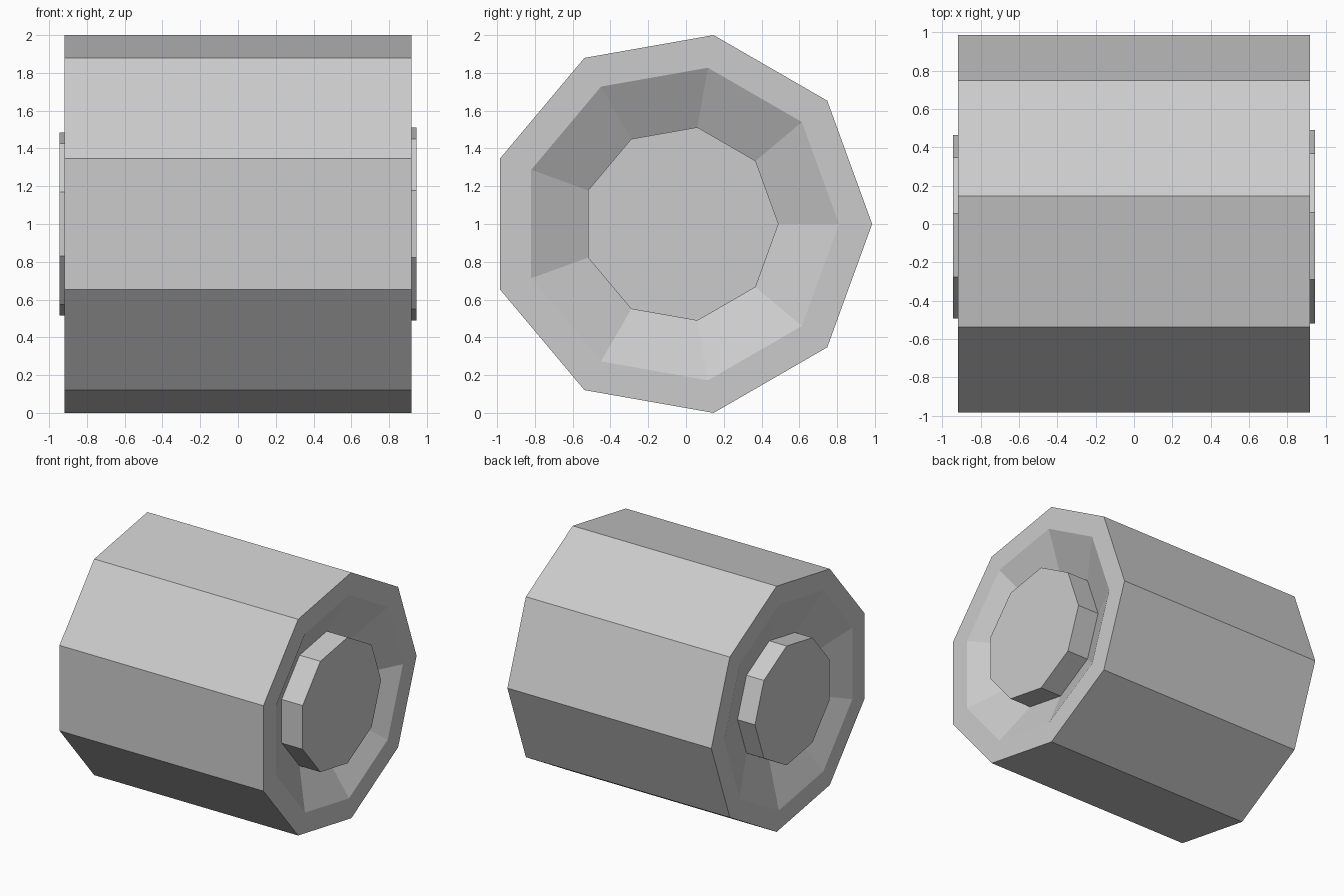
import bpy
import bmesh
from math import sin, cos, tau

if "Cube" in bpy.data.objects:
    bpy.data.objects.remove(bpy.data.objects["Cube"], do_unlink=True)

SIDES = 9
AXIS_Y, AXIS_Z = -0.03, 1.0
BODY_X, HUB_X = 0.918, 0.945
BODY_R = 1.0154

grey = bpy.data.materials.new("plain grey")
grey.use_nodes = True
colour = (0.6, 0.6, 0.6, 1)
grey.diffuse_color = colour
grey.node_tree.nodes["Principled BSDF"].inputs["Base Color"].default_value = colour


def lathe(name, profile, cap_end=False):
    """Sweep (x, radius) points around the roller axis with flat sides."""
    bm = bmesh.new()
    rings = []
    for x, r in profile:
        rings.append([bm.verts.new((x, r * cos(tau * i / SIDES), r * sin(tau * i / SIDES)))
                      for i in range(SIDES)])
    for a, b in zip(rings, rings[1:]):
        for i in range(SIDES):
            j = (i + 1) % SIDES
            bm.faces.new((a[i], a[j], b[j], b[i]))
    if cap_end:
        bm.faces.new(rings[-1])
    # Wind every face away from the solid, whichever way the profile runs
    if profile[0][0] < profile[-1][0]:
        for f in bm.faces:
            f.normal_update()
    bmesh.ops.recalc_face_normals(bm, faces=bm.faces[:])
    bm.normal_update()
    outer = max(bm.faces, key=lambda f: f.calc_center_median().yz.length)
    if outer.normal.yz.dot(outer.calc_center_median().yz) < 0:
        bmesh.ops.reverse_faces(bm, faces=bm.faces[:])
    mesh = bpy.data.meshes.new(name)
    bm.to_mesh(mesh)
    bm.free()
    mesh.materials.append(grey)
    obj = bpy.data.objects.new(name, mesh)
    obj.location = (0, AXIS_Y, AXIS_Z)
    bpy.context.collection.objects.link(obj)
    return obj


# Each end: direction, recess rim radius, hub radius, recess floor position
left = (1, 0.84, 0.52, 0.757)
right = (-1, 0.85, 0.493, 0.788)


def recess(end):
    side, rim, hub, floor = end
    return [(side * floor, hub), (side * BODY_X, rim), (side * BODY_X, BODY_R)]


# Roller body with a sloping recess in each end
lathe("roller_body", recess(right) + recess(left)[::-1])

# Hubs rising from the recesses
for name, (side, rim, hub, floor) in (("left_hub", left), ("right_hub", right)):
    lathe(name, [(side * floor, hub), (side * HUB_X, hub)], cap_end=True)
